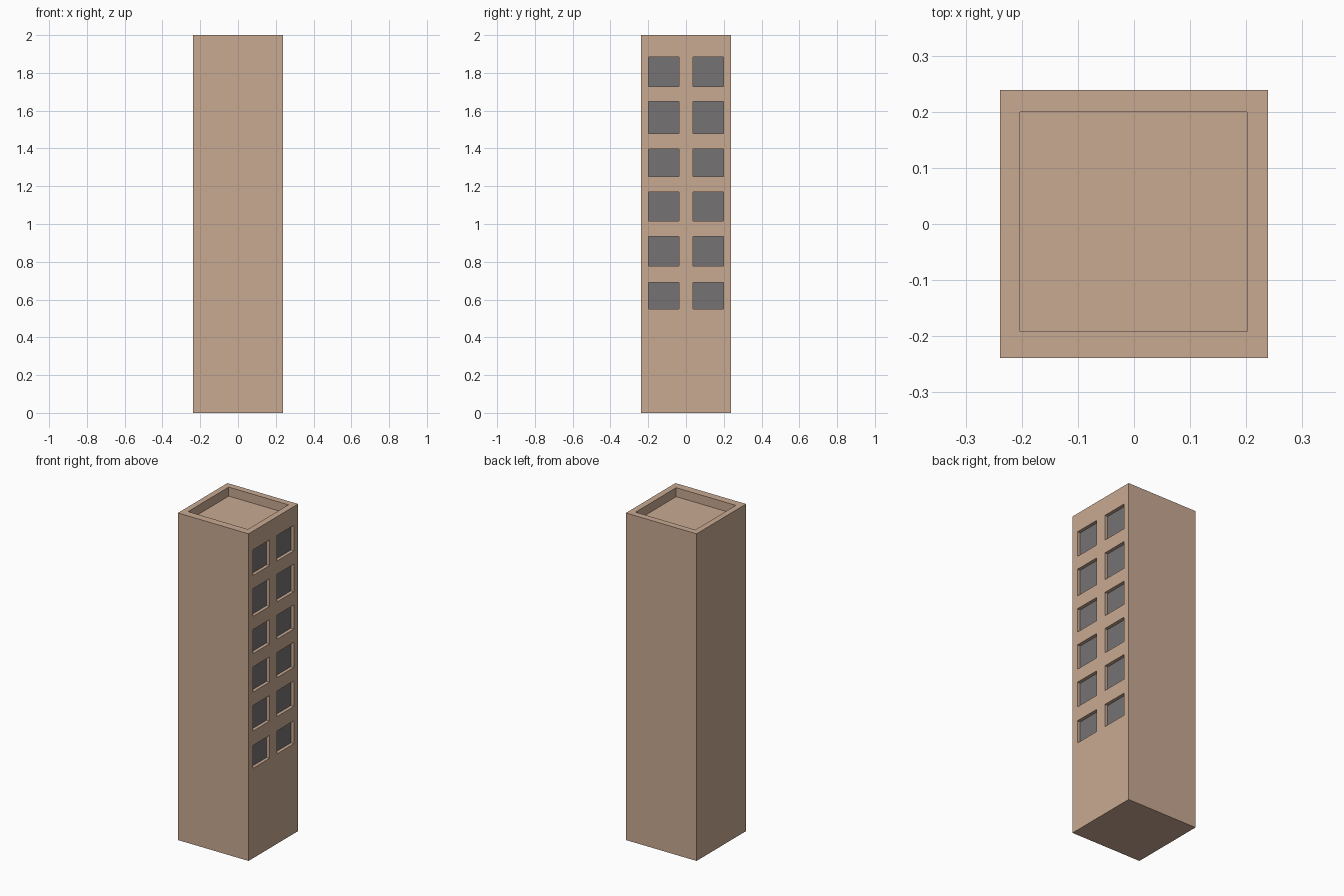
import bpy, bmesh
from mathutils import Vector

if "Cube" in bpy.data.objects:
    bpy.data.objects.remove(bpy.data.objects["Cube"])

HALF, HEIGHT = 0.239, 2.0
ROOF_X, ROOF_Y, ROOF_DEPTH = (-0.203, 0.201), (-0.192, 0.2), 0.055
COLUMNS = [(-0.198, -0.036), (0.037, 0.198)]
ROWS = [(0.55, 0.69), (0.778, 0.934), (1.016, 1.17),
        (1.251, 1.398), (1.479, 1.648), (1.729, 1.885)]
WINDOW_DEPTH = 0.02


def material(name, color):
    mat = bpy.data.materials.new(name)
    mat.diffuse_color = (*color, 1)
    mat.use_nodes = True
    mat.node_tree.nodes["Principled BSDF"].inputs["Base Color"].default_value = mat.diffuse_color
    return mat


def within(v, spans):
    return any(a < v < b for a, b in spans)


def recess(bm, test, offset, mat_index):
    """Push the faces that pass the test inward, leaving side walls."""
    faces = [f for f in bm.faces if test(f.calc_center_median(), f.normal)]
    geom = bmesh.ops.extrude_face_region(bm, geom=faces)["geom"]
    verts = [g for g in geom if isinstance(g, bmesh.types.BMVert)]
    bmesh.ops.translate(bm, verts=verts, vec=offset)
    for g in geom:
        if isinstance(g, bmesh.types.BMFace):
            g.material_index = mat_index
    old = [f for f in faces if f.is_valid]
    if old:
        bmesh.ops.delete(bm, geom=old, context="FACES")
    bm.normal_update()


# Tower block
bm = bmesh.new()
bmesh.ops.create_cube(bm, size=1)
for v in bm.verts:
    v.co = (v.co.x * 2 * HALF, v.co.y * 2 * HALF, (v.co.z + 0.5) * HEIGHT)

# Cut lines along the recess outlines
cuts = [ROOF_X, [y for c in COLUMNS for y in c] + list(ROOF_Y),
        [z for r in ROWS for z in r]]
for axis, values in enumerate(cuts):
    normal = Vector((0, 0, 0))
    normal[axis] = 1
    for value in values:
        bmesh.ops.bisect_plane(bm, geom=bm.verts[:] + bm.edges[:] + bm.faces[:],
                               plane_co=normal * value, plane_no=normal, dist=1e-5)
bm.normal_update()

# Windows on the right side
recess(bm, lambda c, n: n.x > 0.9 and within(c.y, COLUMNS) and within(c.z, ROWS),
       (-WINDOW_DEPTH, 0, 0), 1)

# Sunken roof behind the parapet
recess(bm, lambda c, n: n.z > 0.9 and c.z > HEIGHT - 0.01
       and within(c.x, [ROOF_X]) and within(c.y, [ROOF_Y]),
       (0, 0, -ROOF_DEPTH), 0)

bmesh.ops.recalc_face_normals(bm, faces=bm.faces[:])
mesh = bpy.data.meshes.new("tower_block")
bm.to_mesh(mesh)
bm.free()
mesh.materials.append(material("wall", (0.58, 0.40, 0.29)))
mesh.materials.append(material("window", (0.18, 0.17, 0.175)))
bpy.context.collection.objects.link(bpy.data.objects.new("tower_block", mesh))
